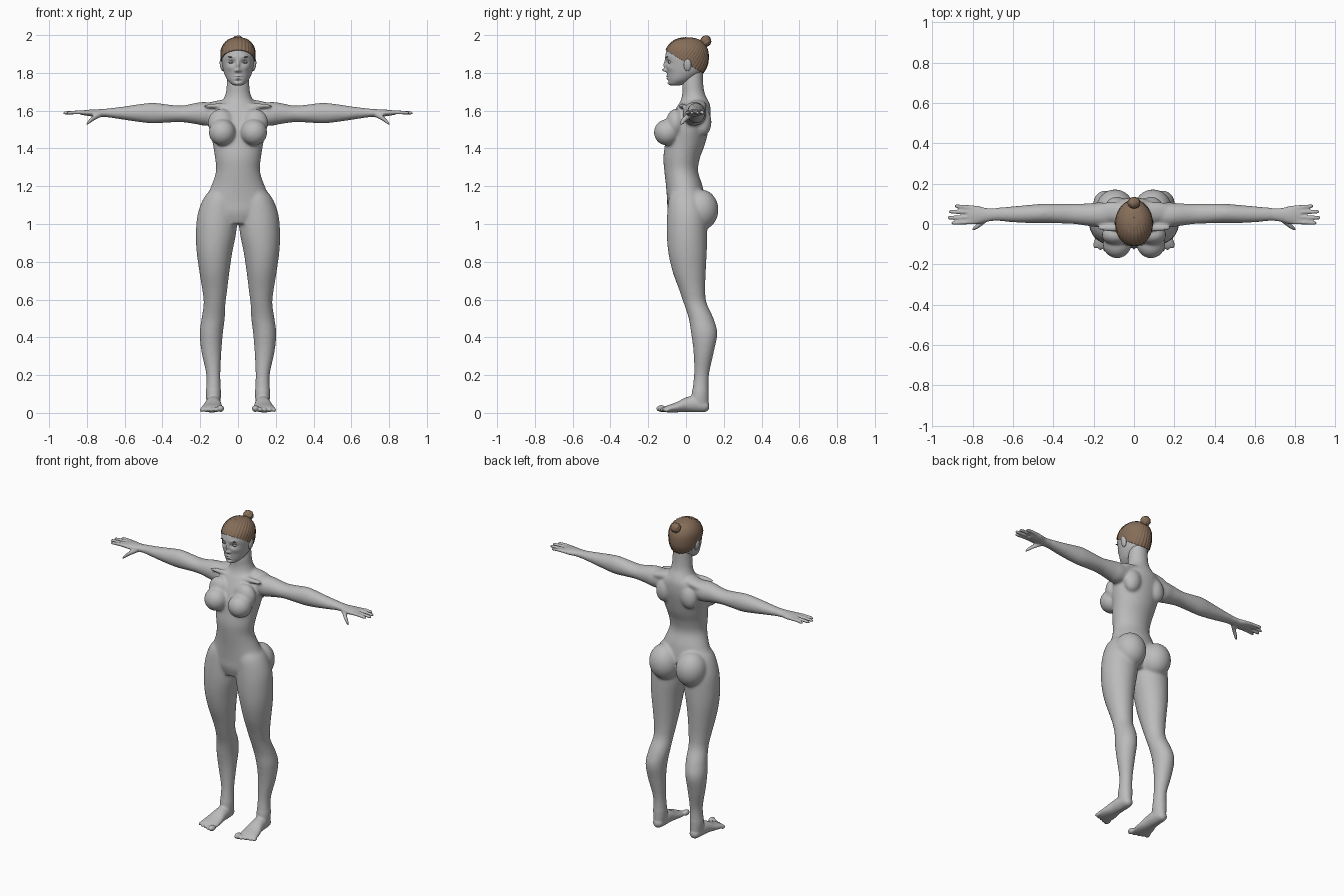
import bpy, bmesh
from math import sin, cos, pi, exp, atan2, sqrt
from mathutils import Vector, Matrix

cube = bpy.data.objects.get("Cube")
if cube:
    bpy.data.objects.remove(cube, do_unlink=True)

X, Y, Z = Vector((1, 0, 0)), Vector((0, 1, 0)), Vector((0, 0, 1))


def material(name, rgb):
    m = bpy.data.materials.new(name)
    m.use_nodes = True
    m.diffuse_color = (*rgb, 1)
    m.node_tree.nodes["Principled BSDF"].inputs["Base Color"].default_value = (*rgb, 1)
    return m


skin = material("grey skin", (0.5, 0.5, 0.5))
brown = material("brown hair", (0.24, 0.155, 0.1))
dark = material("dark lash", (0.14, 0.15, 0.17))


def smooth_path(pts, steps):
    """Catmull-Rom interpolation of station tuples."""
    out = []
    for i in range(len(pts) - 1):
        p = [pts[max(0, min(len(pts) - 1, i + k))] for k in (-1, 0, 1, 2)]
        for s in range(steps):
            t = s / steps
            out.append([0.5 * (2 * b + (c - a) * t + (2 * a - 5 * b + 4 * c - d) * t * t
                               + (3 * b - a - 3 * c + d) * t ** 3) for a, b, c, d in zip(*p)])
    return out + [list(pts[-1])]


def loft(bm, stations, u, v, side=1, seg=32, steps=6):
    """Skin elliptical sections (x, y, z, radius_u, radius_v)."""
    rings = []
    for x, y, z, a, b in smooth_path(stations, steps):
        ring = []
        for k in range(seg):
            p = Vector((x, y, z)) + u * a * cos(2 * pi * k / seg) + v * b * sin(2 * pi * k / seg)
            ring.append(bm.verts.new((p.x * side, p.y, p.z)))
        rings.append(ring)
    for r, q in zip(rings, rings[1:]):
        for k in range(seg):
            n = (k + 1) % seg
            bm.faces.new((r[k], r[n], q[n], q[k]))
    bm.faces.new(rings[0])
    bm.faces.new(rings[-1])


def ball(bm, centre, radii, side=1, tilt=0):
    m = (Matrix.Translation((centre[0] * side, centre[1], centre[2]))
         @ Matrix.Rotation(tilt * side, 4, 'Y') @ Matrix.Diagonal((*radii, 1)))
    bmesh.ops.create_uvsphere(bm, u_segments=32, v_segments=20, radius=1, matrix=m)


def finish(bm, name, mat):
    bmesh.ops.recalc_face_normals(bm, faces=bm.faces)
    me = bpy.data.meshes.new(name)
    bm.to_mesh(me)
    bm.free()
    me.materials.append(mat)
    me.polygons.foreach_set("use_smooth", [True] * len(me.polygons))
    ob = bpy.data.objects.new(name, me)
    bpy.context.collection.objects.link(ob)
    return ob


# Torso and neck: height, half width, front, back
torso = [(1.0, .10, -.08, .07), (1.06, .16, -.098, .09), (1.12, .178, -.10, .10),
         (1.2, .142, -.106, .088), (1.28, .117, -.115, .064), (1.35, .122, -.12, .074),
         (1.42, .133, -.112, .1), (1.5, .15, -.1, .12), (1.56, .155, -.08, .13),
         (1.615, .135, -.052, .13), (1.65, .085, -.03, .12), (1.69, .066, -.02, .1),
         (1.74, .06, -.02, .092), (1.82, .055, -.01, .09)]
bm = bmesh.new()
loft(bm, [(0, (f + b) / 2, z, w, (b - f) / 2) for z, w, f, b in torso], X, Y)

# Leg: height, outer, inner, front, back
leg = [(1.2, .125, .04, -.06, .05), (1.14, .18, .01, -.09, .09), (1.05, .214, .002, -.1, .11),
       (.95, .223, .01, -.102, .112), (.85, .219, .03, -.094, .11), (.75, .205, .045, -.072, .105),
       (.65, .189, .057, -.036, .102), (.58, .182, .066, -.012, .11), (.5, .193, .07, .014, .146),
       (.42, .203, .08, .027, .166), (.32, .193, .088, .04, .147), (.2, .168, .093, .042, .122),
       (.1, .17, .09, .03, .12), (.04, .165, .095, .02, .12)]
# Arm: x, y, z, depth radius, height radius
arm = [(.08, .045, 1.585, .055, .05), (.17, .045, 1.583, .062, .063), (.22, .046, 1.585, .057, .057),
       (.3, .05, 1.583, .05, .044), (.38, .052, 1.585, .049, .049), (.45, .053, 1.587, .048, .055),
       (.52, .05, 1.587, .045, .048), (.6, .048, 1.587, .04, .036), (.68, .048, 1.588, .033, .025),
       (.73, .045, 1.588, .034, .02), (.78, .045, 1.588, .046, .018), (.83, .046, 1.589, .046, .011)]
foot = [(.13, .123, .035, .012, .012), (.13, .105, .036, .03, .03), (.13, .05, .046, .039, .043),
        (.132, 0, .043, .044, .039), (.136, -.05, .03, .054, .027), (.14, -.1, .021, .058, .018),
        (.14, -.12, .018, .045, .01)]
fingers = [(.01, .005, .905), (.035, .031, .924), (.058, .061, .919), (.081, .089, .89)]

for s in (1, -1):
    loft(bm, [((o + i) / 2, (f + b) / 2, z, (o - i) / 2, (b - f) / 2) for z, o, i, f, b in leg], X, Y, s)
    loft(bm, arm, Y, Z, s)
    loft(bm, foot, X, Z, s)
    # Toes, large to small
    for k in range(5):
        r = .018 if k == 0 else .0135 - .0008 * k
        ball(bm, (.092 + .025 * k, -.131 + .007 * k, r + .005), (r, .027 - .002 * k, r), s)
    # Fingers and thumb
    for y0, y1, tip in fingers:
        loft(bm, [(.79, y0, 1.589, .011, .011), (.85, (y0 + y1) / 2, 1.591, .0105, .0105),
                  (tip - .008, y1, 1.588, .009, .009), (tip, y1, 1.587, .004, .004)], Y, Z, s, 12, 4)
    loft(bm, [(.725, .03, 1.58, .016, .014), (.765, -.002, 1.56, .015, .014),
              (.793, -.021, 1.537, .011, .011), (.802, -.028, 1.528, .005, .005)], Y, Z, s, 12, 4)
    # Bust, buttock, shoulder blade and collar bone
    ball(bm, (.084, -.1, 1.485), (.071, .07, .07), s, .15)
    ball(bm, (.09, -.055, 1.535), (.07, .05, .075), s)
    ball(bm, (.094, .078, 1.075), (.093, .094, .108), s, .1)
    ball(bm, (.085, .09, 1.54), (.055, .045, .075), s, -.2)
    ball(bm, (.1, -.02, 1.625), (.085, .018, .014), s)
    ball(bm, (.11, .06, 1.625), (.1, .05, .028), s, .2)

raw = finish(bm, "body_form", skin)
fuse = raw.modifiers.new("fuse", 'REMESH')
fuse.mode = 'VOXEL'
fuse.voxel_size = .0058
fuse.use_smooth_shade = True
deps = bpy.context.evaluated_depsgraph_get()
mesh = bpy.data.meshes.new_from_object(raw.evaluated_get(deps))
bpy.data.objects.remove(raw, do_unlink=True)
body = bpy.data.objects.new("body", mesh)
bpy.context.collection.objects.link(body)
mesh.materials.clear()
mesh.materials.append(skin)
mesh.polygons.foreach_set("use_smooth", [True] * len(mesh.polygons))

# Blend the large forms softly, keep fingers and toes crisp
soft = body.vertex_groups.new(name="soft")
soft.add([v.index for v in mesh.vertices if abs(v.co.x) < .7 and v.co.z > .12], 1, 'REPLACE')
for label, count, group in (("blend", 22, "soft"), ("polish", 3, "")):
    mod = body.modifiers.new(label, 'SMOOTH')
    mod.factor = .5
    mod.iterations = count
    mod.vertex_group = group

# Head: height, half width, front, back
skull = [(1.733, .018, -.08, -.035), (1.742, .036, -.092, -.005), (1.765, .058, -.096, .04),
         (1.8, .074, -.1, .085), (1.84, .083, -.107, .108), (1.88, .088, -.11, .114),
         (1.92, .086, -.102, .11), (1.95, .072, -.082, .094), (1.972, .048, -.052, .066),
         (1.982, .018, -.015, .026)]
skull = [(0, (f + b) / 2, z, w, (b - f) / 2) for z, w, f, b in skull]
bm = bmesh.new()
loft(bm, skull, X, Y, 1, 128, 9)
# Face relief: x, z, outward push, width, height
relief = [(0, 1.814, .022, .011, .009), (0, 1.84, .013, .008, .02), (.013, 1.81, .007, .006, .006),
          (.034, 1.857, -.013, .018, .012), (.034, 1.886, .003, .025, .008), (.045, 1.825, .004, .02, .014),
          (0, 1.782, .008, .016, .005), (0, 1.769, .008, .014, .005), (0, 1.7755, -.006, .02, .002),
          (0, 1.757, -.004, .018, .005), (0, 1.744, .004, .016, .008)]
for v in bm.verts:
    if v.co.y < 0:
        x, z = abs(v.co.x), v.co.z
        v.co.y -= sum(p * exp(-((x - a) / w) ** 2 - ((z - c) / h) ** 2) for a, c, p, w, h in relief)
for s in (1, -1):
    ball(bm, (.034, -.08, 1.856), (.016, .016, .01), s)
    ball(bm, (.085, .008, 1.842), (.011, .02, .033), s, .15)
finish(bm, "head", skin)

# Lash lines and brows
bm = bmesh.new()
for s in (1, -1):
    ball(bm, (.034, -.092, 1.857), (.014, .006, .0016), s, .1)
    ball(bm, (.037, -.1, 1.884), (.018, .006, .002), s, -.05)
finish(bm, "lashes_and_brows", dark)

# Hair cap trimmed along a sloping hairline, combed toward the bun
bm = bmesh.new()
loft(bm, skull, X, Y, 1, 160, 9)
centre = Vector((0, 0, 1.87))
for v in bm.verts:
    d = v.co - centre
    comb = atan2(d.x, d.y * .8 - d.z * .6)
    spread = min(1, sqrt(d.x ** 2 + (d.y * .8 - d.z * .6) ** 2) / .08)
    v.co = centre + d * (1.05 + .012 * spread * sin(comb * 36))
bmesh.ops.bisect_plane(bm, geom=bm.verts[:] + bm.edges[:] + bm.faces[:], plane_co=(0, -.11, 1.922),
                       plane_no=(0, .62, 1), clear_inner=True)
hair = finish(bm, "hair_cap", brown)
shell = hair.modifiers.new("thickness", 'SOLIDIFY')
shell.thickness = .006

# Bun with wound strands
bm = bmesh.new()
ball(bm, (0, .105, 1.968), (.031, .028, .03))
for v in bm.verts:
    d = v.co - Vector((0, .105, 1.968))
    v.co += d * .05 * sin(atan2(d.x, d.z) * 7 + d.y * 150)
ball(bm, (0, .085, 1.95), (.024, .024, .02))
finish(bm, "hair_bun", brown)
